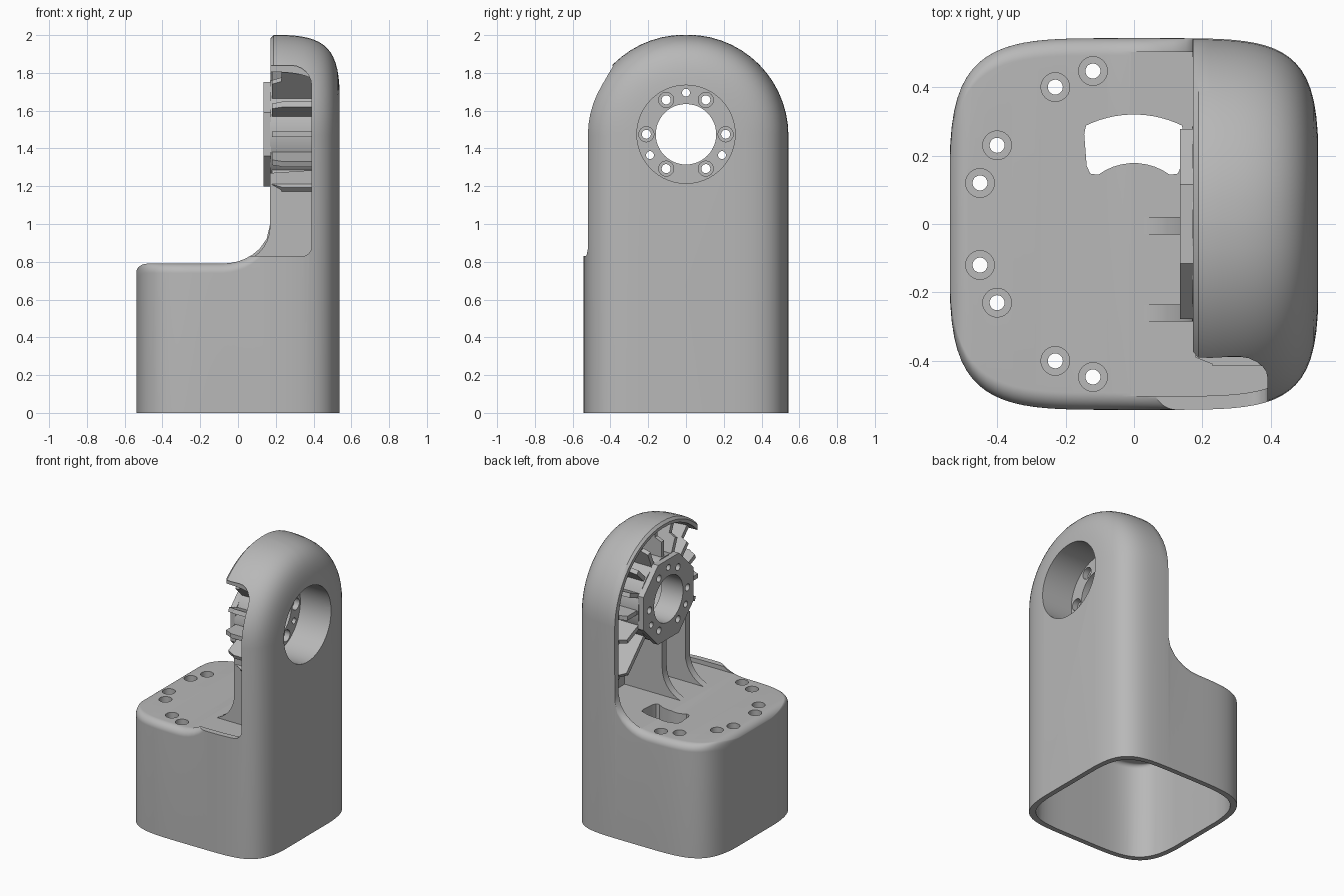
import bpy, bmesh
from math import cos, sin, pi, sqrt, radians
from mathutils import Matrix, Vector

cube = bpy.data.objects.get("Cube")
if cube:
    bpy.data.objects.remove(cube, do_unlink=True)

grey = bpy.data.materials.new("light_grey")
grey.use_nodes = True
COLOUR = (0.48, 0.48, 0.48, 1)
grey.diffuse_color = COLOUR
grey.node_tree.nodes["Principled BSDF"].inputs["Base Color"].default_value = COLOUR

AXIS_Z = 1.46      # centre of the tower's round top
FACE = 0.17        # open face of the tower
CORNER = 14


def finish(name, bm):
    bmesh.ops.recalc_face_normals(bm, faces=bm.faces)
    mesh = bpy.data.meshes.new(name)
    bm.to_mesh(mesh)
    bm.free()
    mesh.materials.append(grey)
    obj = bpy.data.objects.new(name, mesh)
    bpy.context.collection.objects.link(obj)
    return obj


def activate(obj):
    bpy.ops.object.select_all(action='DESELECT')
    obj.select_set(True)
    bpy.context.view_layer.objects.active = obj


def cut(obj, cutter):
    activate(obj)
    mod = obj.modifiers.new("cut", 'BOOLEAN')
    mod.operation = 'DIFFERENCE'
    mod.solver = 'EXACT'
    mod.object = cutter
    bpy.ops.object.modifier_apply(modifier=mod.name)
    bpy.data.objects.remove(cutter, do_unlink=True)


def loft(name, rings):
    bm = bmesh.new()
    loops = [[bm.verts.new(p) for p in ring] for ring in rings]
    for a, b in zip(loops, loops[1:]):
        for i in range(len(a)):
            bm.faces.new((a[i - 1], a[i], b[i], b[i - 1]))
    bm.faces.new(loops[0])
    bm.faces.new(loops[-1])
    return finish(name, bm)


def half_width(x):
    n = 4.4 if x < 0 else 5
    return 0.543 * (1 - abs(x / 0.54) ** n) ** (1 / n)


def ring(x, width, top, radius, bottom=0.0):
    """Upright section at x: straight legs and two rounded top corners."""
    pts = [(x, width, bottom)]
    for side, start in ((1, 0), (-1, pi / 2)):
        for i in range(CORNER + 1):
            a = start + pi / 2 * i / CORNER
            pts.append((x, side * (width - radius) + radius * cos(a),
                        top - radius + radius * sin(a)))
    return pts + [(x, -width, bottom)]


def base_ring(x):
    end = min(1, max(0, (-0.48 - x) / 0.06))
    ramp = min(1, max(0, (x + 0.09) / 0.26))
    top = 0.79 - 0.05 * (1 - sqrt(1 - end ** 2)) + 0.21 * (1 - sqrt(1 - ramp ** 2))
    return ring(x, half_width(x), top, 0.05)


def tower_ring(x, inset=0.0, bottom=0.0):
    w = half_width(x) - inset
    lip = 0 if inset else min(1, max(0, (0.2 - x) / 0.03))
    return ring(x, w, AXIS_Z + w - 0.03 * (1 - sqrt(1 - lip ** 2)), w - 0.01, bottom)


def disc(name, radius, centre, axis, lo, hi, sides=48, turn=0.0):
    """Cylinder along X or Z between lo and hi; centre gives the other two."""
    bm = bmesh.new()
    bmesh.ops.create_cone(bm, cap_ends=True, segments=sides, radius1=radius,
                          radius2=radius, depth=hi - lo)
    mid = (lo + hi) / 2
    place = Matrix.Rotation(turn, 4, 'Z')
    if axis == 'X':
        place = Matrix.Translation((mid, *centre)) @ Matrix.Rotation(pi / 2, 4, 'Y') @ place
    else:
        place = Matrix.Translation((*centre, mid)) @ place
    bm.transform(place)
    return finish(name, bm)


def plate(name, pts, thick, matrix):
    """Flat outline in local XY, given a thickness along local Z."""
    bm = bmesh.new()
    face = bm.faces.new([bm.verts.new((a, b, -thick / 2)) for a, b in pts])
    extra = bmesh.ops.extrude_face_region(bm, geom=[face])["geom"]
    bmesh.ops.translate(bm, vec=(0, 0, thick),
                        verts=[g for g in extra if isinstance(g, bmesh.types.BMVert)])
    bm.transform(matrix)
    return finish(name, bm)


def polar(radius, angles):
    """Points on a circle, angles in degrees clockwise from +Y."""
    return [(radius * sin(radians(a)), radius * cos(radians(a))) for a in angles]


# Housing: squarish base flowing into a round-topped tower
xs = [-0.538 * cos(pi * i / 44) for i in range(45)]
housing = loft("housing",
               [base_ring(x) for x in xs if x < FACE - 0.005] + [base_ring(FACE)] +
               [tower_ring(FACE + 0.002)] + [tower_ring(x) for x in xs if x > FACE + 0.006])

# Hollow underside
S = 0.935
cut(housing, loft("hollow", [ring(x * S, half_width(x) * S, 0.67, 0.03, -0.1) for x in xs]))

# Tower cavity, open towards the base
cut(housing, loft("cavity", [tower_ring(-0.06 + 0.52 * i / 20, 0.04, 0.8) for i in range(21)]))

# Side window in the front wall of the tower
x1, z0, z1 = 0.39, 0.83, 1.84
outline = [(-0.1, z1), (-0.1, z0)]
for r, cz, start in ((0.05, z0 + 0.05, -pi / 2), (0.11, z1 - 0.11, 0)):
    outline += [(x1 - r + r * cos(start + pi / 12 * i), cz + r * sin(start + pi / 12 * i))
                for i in range(7)]
upright = Matrix.Rotation(pi / 2, 4, 'X')
cut(housing, plate("window", outline, 0.4, Matrix.Translation((0, -0.57, 0)) @ upright))

# Joint opening in the outer face
HUB = (0, AXIS_Z + 0.015)
cut(housing, disc("opening", 0.26, HUB, 'X', 0.36, 0.7, 64))

# Kidney-shaped cable slot in the deck, with rounded lower ends
slot = polar(0.32, range(-26, 27, 4)) + polar(0.3, [29]) + polar(0.22, [39])
slot += polar(0.195, [41]) + polar(0.178, range(36, -37, -8)) + polar(0.195, [-41])
slot += polar(0.22, [-39]) + polar(0.3, [-29])
cut(housing, plate("slot", slot, 0.5, Matrix.Translation((0, 0, 0.75))))

# Counterbored screw holes round the deck
for x, y in ((-0.45, 0.12), (-0.4, 0.23), (-0.23, 0.4), (-0.12, 0.447)):
    for s in (1, -1):
        cut(housing, disc("bore", 0.042, (x, y * s), 'Z', 0.74, 0.95, 24))
        cut(housing, disc("hole", 0.022, (x, y * s), 'Z', 0.6, 0.95, 20))

# Joint hub: a tube with a thick inner seat, and an eight-sided flange on its end
hub = disc("joint_hub", 0.285, HUB, 'X', FACE, 0.47, 64)
cut(hub, disc("hub_bore", 0.26, HUB, 'X', 0.3, 0.7, 64))
flange = disc("joint_flange", 0.3, HUB, 'X', 0.135, 0.176, 8, pi / 8)


def on_circle(angle, radius):
    return (radius * cos(radians(angle)), HUB[1] + radius * sin(radians(angle)))


# Centre bore, screw holes and pin holes through both
for k in range(6):
    cut(hub, disc("bore", 0.04, on_circle(60 * k, 0.21), 'X', 0.26, 0.4, 24))
for part in (hub, flange):
    cut(part, disc("centre_bore", 0.16, HUB, 'X', 0, 0.7))
    for k in range(6):
        cut(part, disc("hole", 0.024, on_circle(60 * k, 0.21), 'X', 0, 0.4, 20))
    for angle in (90, 210, 330):
        cut(part, disc("pin_hole", 0.021, on_circle(angle, 0.22), 'X', 0, 0.4, 20))

# Stepped ribs radiating from the tube to the wall
profile = [(0.18, 0.275), (0.18, 0.39), (0.23, 0.41), (0.23, 0.505),
           (0.36, 0.49), (0.47, 0.44), (0.47, 0.275)]
ribs = []
for k in range(13):
    angle = 22.5 * k - 45
    reach = 1 / cos(radians(angle)) if angle < 0 else 1
    limit = 0.415 if angle > 140 else 1
    place = Matrix.Translation((0, *HUB)) @ Matrix.Rotation(radians(angle), 4, 'X')
    ribs.append(plate("radial_rib", [(x, d if d < 0.3 else min(d * reach, limit))
                                     for x, d in profile], 0.03, place))

# Upright ribs sweeping out onto the deck
sweep = [(-0.03 + 0.2 * sin(pi / 16 * i), 0.99 - 0.2 * cos(pi / 16 * i)) for i in range(9)]
for y, top in ((-0.26, 1.29), (-0.005, 1.2)):
    back = [(FACE, top - 0.02), (0.47, top), (0.47, 0.78)]
    ribs.append(plate("upright_rib", sweep + back, 0.05,
                      Matrix.Translation((0, y, 0)) @ upright))

for obj in [housing, hub, flange] + ribs:
    activate(obj)
    bpy.ops.object.shade_smooth_by_angle(angle=radians(32))
